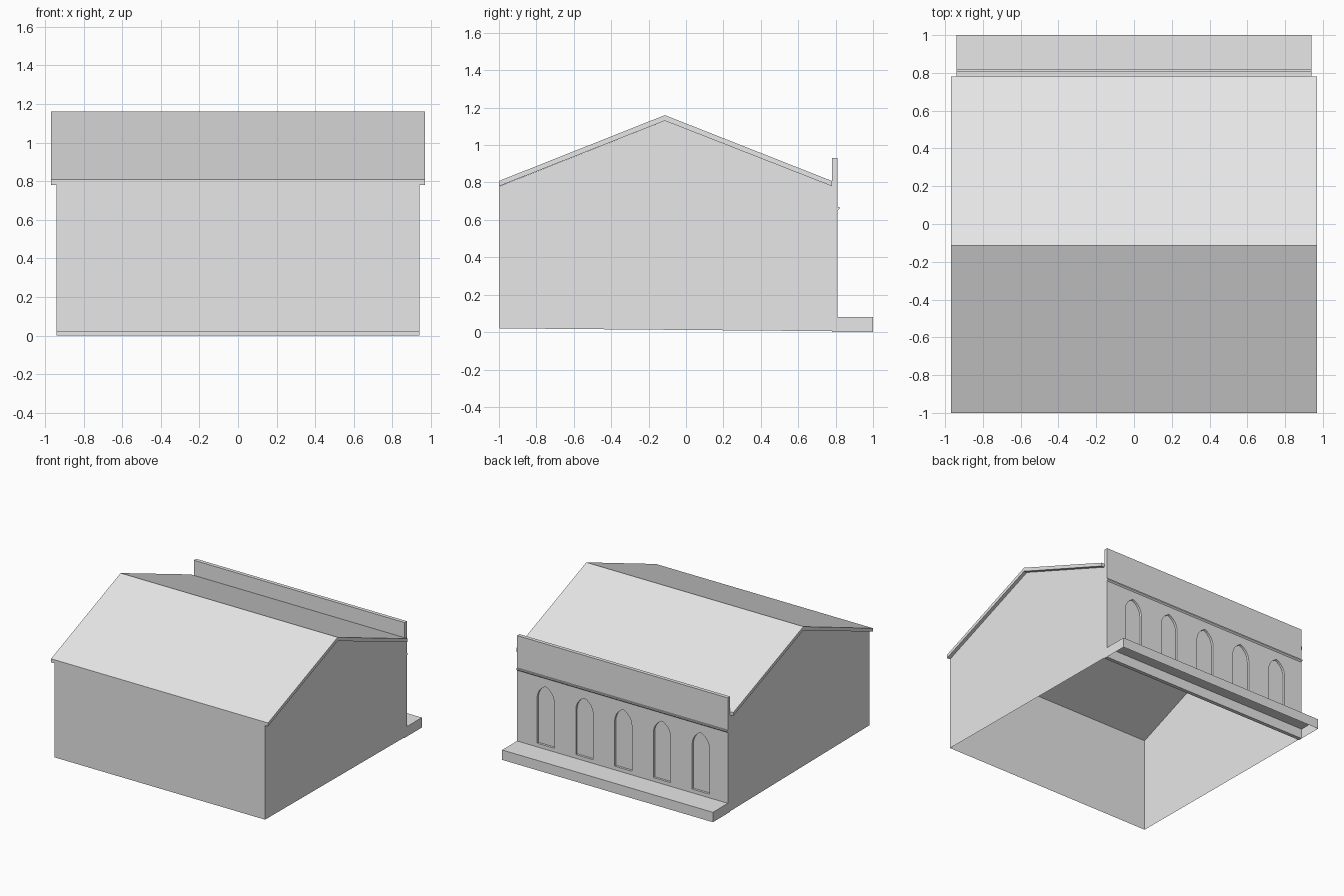
import bpy
import bmesh
import math

HALF = 0.94           # half width of the walls
RIDGE_Y = -0.113
BACK = 0.81           # outer plane of the arcaded wall
INNER = 0.78          # inner plane of the arcaded wall

if "Cube" in bpy.data.objects:
    bpy.data.objects.remove(bpy.data.objects["Cube"])

grey = bpy.data.materials.new("plain_grey")
grey.use_nodes = True
grey.diffuse_color = (0.8, 0.8, 0.8, 1)
grey.node_tree.nodes["Principled BSDF"].inputs["Base Color"].default_value = grey.diffuse_color


def finish(name, bm):
    bmesh.ops.recalc_face_normals(bm, faces=bm.faces)
    mesh = bpy.data.meshes.new(name)
    bm.to_mesh(mesh)
    bm.free()
    mesh.materials.append(grey)
    obj = bpy.data.objects.new(name, mesh)
    bpy.context.collection.objects.link(obj)
    return obj


def add_prism(bm, profile, axis, start, end):
    """Extrude a 2D profile along x (profile in y, z) or y (profile in x, z)."""
    def place(p, t):
        return (t, p[0], p[1]) if axis == "x" else (p[0], t, p[1])
    a = [bm.verts.new(place(p, start)) for p in profile]
    b = [bm.verts.new(place(p, end)) for p in profile]
    bm.faces.new(a)
    bm.faces.new(b[::-1])
    for i in range(len(a)):
        j = (i + 1) % len(a)
        bm.faces.new((a[i], b[i], b[j], a[j]))


def prism(name, profile, half):
    bm = bmesh.new()
    add_prism(bm, profile, "x", -half, half)
    return finish(name, bm)


def open_faces(obj, test):
    """Remove the faces whose normal passes the test."""
    bm = bmesh.new()
    bm.from_mesh(obj.data)
    bm.normal_update()
    doomed = [f for f in bm.faces if test(f.normal)]
    bmesh.ops.delete(bm, geom=doomed, context="FACES")
    bm.to_mesh(obj.data)
    bm.free()


# Thin gable walls and front wall, open below, above and towards the arcade
walls = prism("walls", [(-0.998, 0.02), (-0.998, 0.78), (RIDGE_Y, 1.13),
                        (INNER, 0.78), (INNER, 0.005)], HALF)
open_faces(walls, lambda n: abs(n.z) > 0.5 or n.y > 0.5)

# Pitched roof slab
prism("roof", [(-1, 0.78), (-1, 0.808), (RIDGE_Y, 1.16),
               (INNER, 0.808), (INNER, 0.78), (RIDGE_Y, 1.13)], 0.968)

# Arcaded wall rising into a parapet
facade = prism("arcade_wall", [(INNER, 0), (BACK, 0), (BACK, 0.93), (INNER, 0.93)], HALF)

# Pointed arch outline
half_w, sill, spring, offset = 0.077, 0.11, 0.472, 0.045
radius = half_w + offset
apex = math.acos(offset / radius)
arc = [(radius * math.cos(apex * i / 6) - offset,
        spring + radius * math.sin(apex * i / 6)) for i in range(7)]
arch = [(half_w, sill)] + arc + [(-x, z) for x, z in arc[-2::-1]] + [(-half_w, sill)]

# Five shallow niches cut from the wall
bm = bmesh.new()
for i in range(-2, 3):
    add_prism(bm, [(x + i * 0.346 - 0.007, z) for x, z in arch], "y", BACK - 0.018, BACK + 0.05)
cutter = finish("niche_cutter", bm)
cutter.hide_render = True
cutter.hide_viewport = True
cut = facade.modifiers.new("niches", "BOOLEAN")
cut.operation = "DIFFERENCE"
cut.solver = "EXACT"
cut.object = cutter

# Slim tapered string course under the parapet
prism("string_course", [(BACK - 0.005, 0.645), (BACK + 0.01, 0.66),
                        (BACK + 0.01, 0.67), (BACK - 0.005, 0.67)], HALF)

# Hollow step along the foot of the arcade
step = prism("step", [(BACK, 0), (1, 0), (1, 0.08), (BACK, 0.08)], HALF)
open_faces(step, lambda n: n.z < -0.5 or n.y < -0.5)
